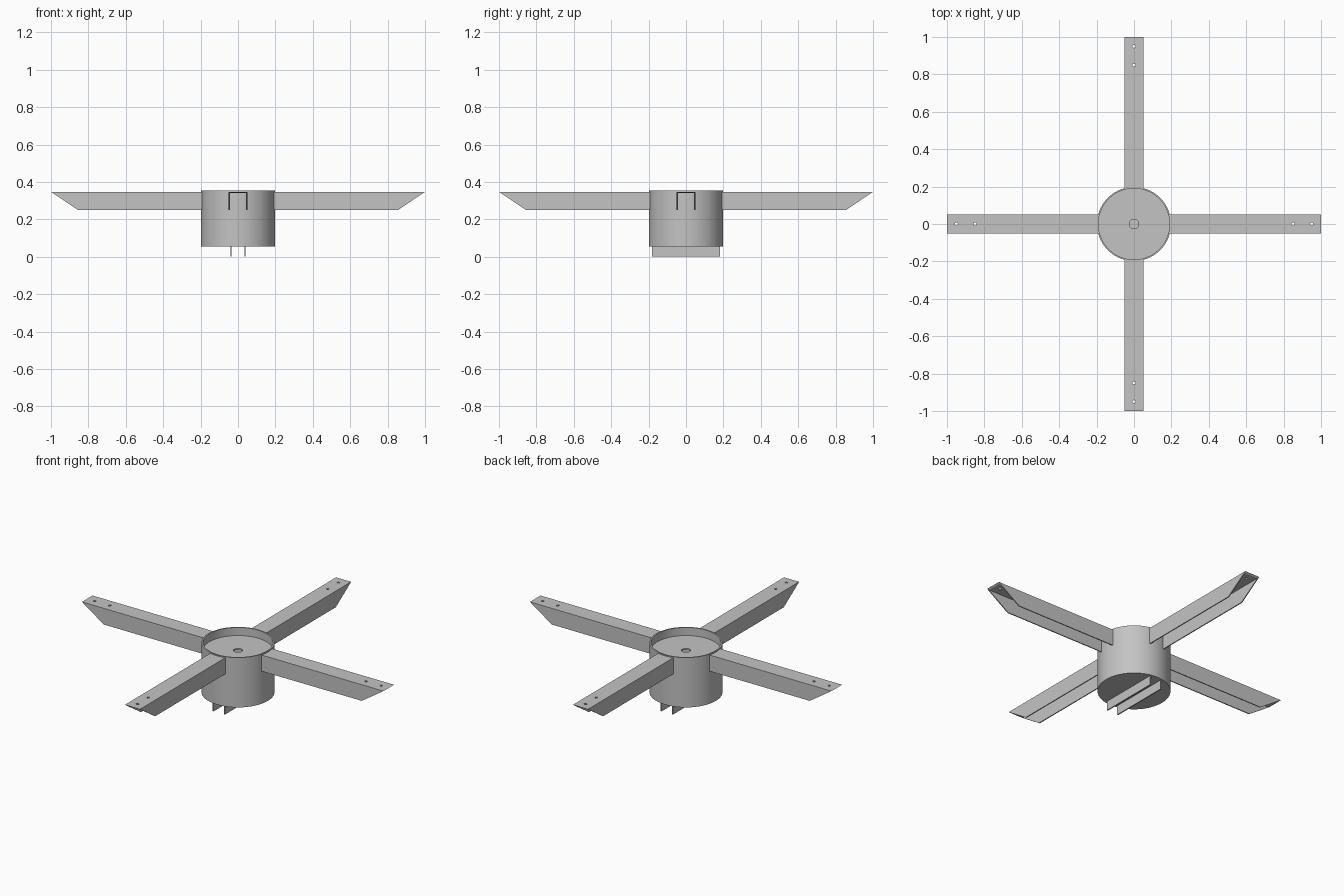
import bpy, bmesh, math
from mathutils import Matrix

cube = bpy.data.objects.get("Cube")
if cube:
    bpy.data.objects.remove(cube, do_unlink=True)

# Single painted-metal colour
metal = bpy.data.materials.new("light_grey_metal")
metal.use_nodes = True
GREY = (0.55, 0.55, 0.55, 1)
metal.diffuse_color = GREY
metal.node_tree.nodes["Principled BSDF"].inputs["Base Color"].default_value = GREY


def finish(bm, name):
    bmesh.ops.recalc_face_normals(bm, faces=bm.faces)
    mesh = bpy.data.meshes.new(name)
    bm.to_mesh(mesh)
    bm.free()
    mesh.materials.append(metal)
    obj = bpy.data.objects.new(name, mesh)
    bpy.context.collection.objects.link(obj)
    return obj


def activate(obj):
    bpy.ops.object.select_all(action='DESELECT')
    obj.select_set(True)
    bpy.context.view_layer.objects.active = obj


# Hub: turned hollow drum with a recessed top plate and a central hole
R, WALL, HOLE = 0.198, 0.008, 0.025
BASE, RIM, FLOOR = 0.055, 0.353, 0.305
r = R - WALL
profile = [(0, BASE), (R, BASE), (R, RIM), (r, RIM), (r, FLOOR), (HOLE, FLOOR),
           (HOLE, FLOOR - WALL), (r, FLOOR - WALL), (r, BASE + WALL), (0, BASE + WALL)]
bm = bmesh.new()
verts = [bm.verts.new((x, 0, z)) for x, z in profile]
edges = [bm.edges.new(pair) for pair in zip(verts, verts[1:])]
bmesh.ops.spin(bm, geom=verts + edges, cent=(0, 0, 0), axis=(0, 0, 1),
               angle=math.tau, steps=72)
bmesh.ops.remove_doubles(bm, verts=bm.verts, dist=1e-5)
hub = finish(bm, "hub")
activate(hub)
bpy.ops.object.shade_smooth_by_angle(angle=math.radians(30))

# Arms: inverted channels with slanted tips and two screw holes each
HALF, THICK, TOP, BOTTOM = 0.05, 0.006, 0.347, 0.25
ROOT, TIP, SLOPE = 0.192, 1.0, 1.49
inner = HALF - THICK
section = [(-HALF, BOTTOM), (-HALF, TOP), (HALF, TOP), (HALF, BOTTOM),
           (inner, BOTTOM), (inner, TOP - THICK), (-inner, TOP - THICK), (-inner, BOTTOM)]

# Temporary drill bits for the screw holes
bm = bmesh.new()
for x in (0.85, 0.95):
    bmesh.ops.create_cone(bm, cap_ends=True, segments=16, radius1=0.008, radius2=0.008,
                          depth=0.05, matrix=Matrix.Translation((x, 0, TOP)))
drill = finish(bm, "drill_cutter")
drill.hide_render = True

bm = bmesh.new()
root = [bm.verts.new((ROOT, y, z)) for y, z in section]
tip = [bm.verts.new((TIP - (TOP - z) * SLOPE, y, z)) for y, z in section]
for i in range(len(section)):
    j = (i + 1) % len(section)
    bm.faces.new((root[i], root[j], tip[j], tip[i]))
# End caps split into two legs and a web
for ring in (root, tip):
    for ids in ((0, 1, 6, 7), (1, 2, 5, 6), (2, 3, 4, 5)):
        bm.faces.new([ring[i] for i in ids])
arm = finish(bm, "arm_left")
activate(arm)
cut = arm.modifiers.new("screw_holes", 'BOOLEAN')
cut.operation = 'DIFFERENCE'
cut.solver = 'EXACT'
cut.object = drill
bpy.ops.object.modifier_apply(modifier=cut.name)
bpy.data.objects.remove(drill, do_unlink=True)

for i, side in enumerate(("back", "right", "front"), 1):
    copy = bpy.data.objects.new("arm_" + side, arm.data)
    copy.rotation_euler.z = i * math.pi / 2
    bpy.context.collection.objects.link(copy)

# Two thin fins under the hub, running front to back
for name, x in (("fin_left", 0.037), ("fin_right", -0.037)):
    bm = bmesh.new()
    bmesh.ops.create_cube(bm, size=1)
    height = BASE + WALL / 2
    bmesh.ops.scale(bm, vec=(0.007, 0.364, height), verts=bm.verts)
    bmesh.ops.translate(bm, vec=(x, 0, height / 2), verts=bm.verts)
    finish(bm, name)
